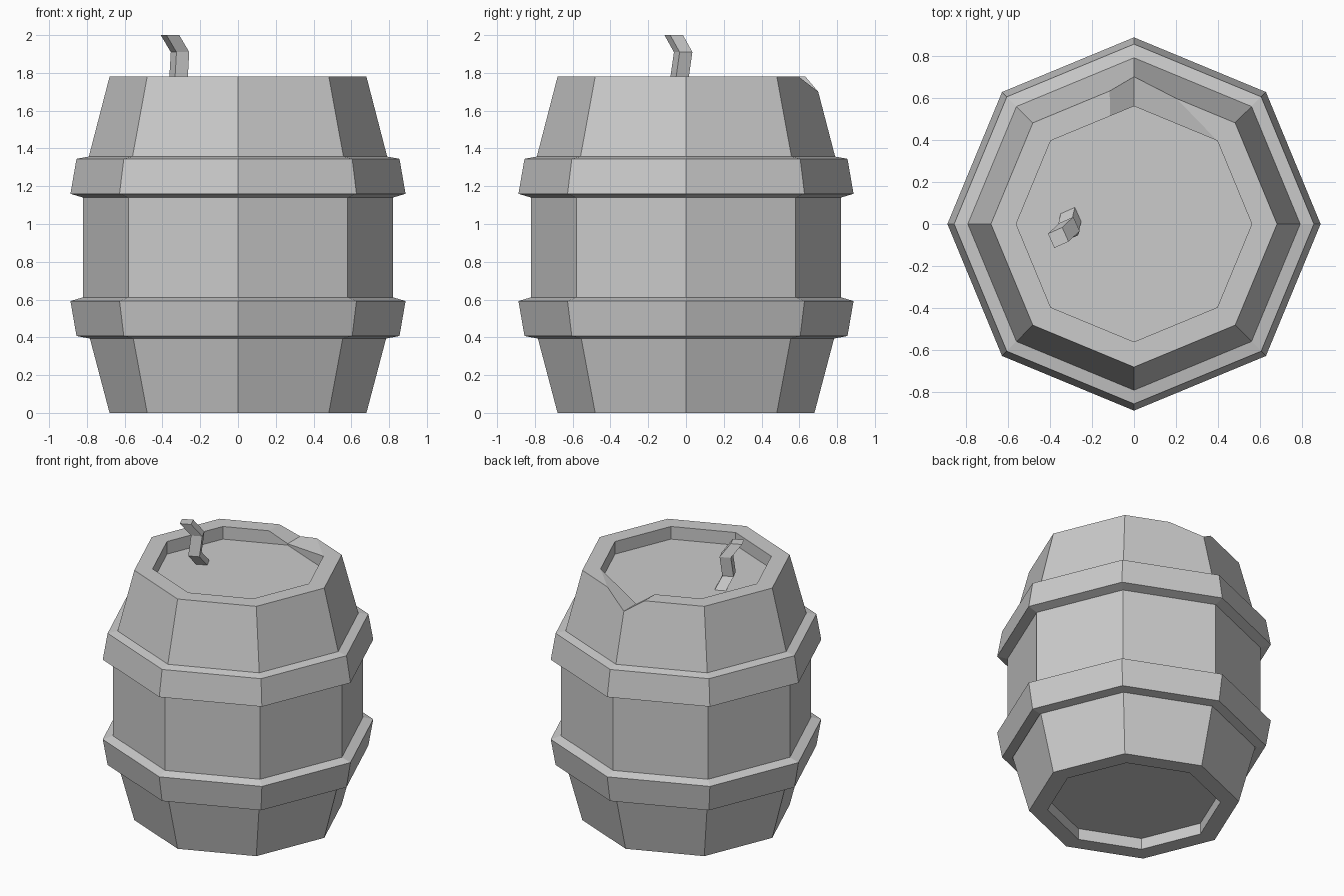
import bpy, bmesh
from math import cos, sin, pi
from mathutils import Vector, Matrix

cube = bpy.data.objects.get("Cube")
if cube:
    bpy.data.objects.remove(cube, do_unlink=True)

SIDES = 8
BACK = SIDES // 4  # corner index that points to +y

grey = bpy.data.materials.new("plain_grey")
grey.use_nodes = True
grey.diffuse_color = (0.6, 0.6, 0.6, 1)
grey.node_tree.nodes["Principled BSDF"].inputs["Base Color"].default_value = (0.6, 0.6, 0.6, 1)


def finish(bm, name):
    bmesh.ops.recalc_face_normals(bm, faces=bm.faces[:])
    mesh = bpy.data.meshes.new(name)
    bm.to_mesh(mesh)
    bm.free()
    mesh.materials.append(grey)
    obj = bpy.data.objects.new(name, mesh)
    bpy.context.collection.objects.link(obj)
    return obj


def bridge(bm, a, b):
    n = len(a)
    for i in range(n):
        j = (i + 1) % n
        bm.faces.new((a[i], a[j], b[j], b[i]))


def lathe(profile, closed=False):
    """Spin (radius, height) points; closed joins last ring to first, else caps both ends."""
    bm = bmesh.new()
    rings = [[bm.verts.new((r * cos(2 * pi * k / SIDES), r * sin(2 * pi * k / SIDES), z))
              for k in range(SIDES)] for r, z in profile]
    for a, b in zip(rings, rings[1:]):
        bridge(bm, a, b)
    if closed:
        bridge(bm, rings[-1], rings[0])
    else:
        bm.faces.new(rings[0])
        bm.faces.new(rings[-1])
    return bm, rings


# Barrel body with recessed base and lid
bm, rings = lathe([(0.56, 0.08), (0.56, 0), (0.68, 0), (0.82, 0.53), (0.82, 1.24),
                   (0.68, 1.78), (0.56, 1.78), (0.56, 1.69)])
outer, inner = rings[5], rings[6]


def split_edge(a, b, fac):
    return bmesh.utils.edge_split(bm.edges.get((a, b)), a, fac)[1]


def cut_face(a, b):
    face = next(f for f in a.link_faces if b in f.verts)
    bmesh.utils.face_split(face, a, b)


# Chip broken out of the rim at the back corner
right_cut = split_edge(outer[BACK], outer[BACK - 1], 0.42)
cut_face(right_cut, inner[BACK - 1])
left_out = split_edge(outer[BACK], outer[BACK + 1], 0.24)
left_in = split_edge(inner[BACK], inner[BACK + 1], 0.29)
cut_face(left_out, left_in)
outer[BACK].co = (0, 0.70, 1.70)
inner[BACK].co = (0, 0.56, 1.70)
finish(bm, "barrel_body")

# Hoops, mirrored about the middle
hoop = [(0.82, 1.14), (0.887, 1.16), (0.855, 1.345), (0.79, 1.357)]
MIDDLE = 0.876
for name, sign in (("upper_hoop", 1), ("lower_hoop", -1)):
    bm, _ = lathe([(r, MIDDLE + sign * (z - MIDDLE)) for r, z in hoop], closed=True)
    finish(bm, name)

# Crooked fuse standing on the lid
bm = bmesh.new()
turn = Matrix.Rotation(0.42, 3, 'Z')
half = 0.037
path = [(-0.30, 0.03, 1.69), (-0.315, -0.035, 1.77), (-0.307, -0.015, 1.91), (-0.36, -0.065, 2.0)]
loops = [[bm.verts.new(Vector(p) + turn @ Vector((x * half, y * half, 0)))
          for x, y in ((-1, -1), (1, -1), (1, 1), (-1, 1))] for p in path]
for a, b in zip(loops, loops[1:]):
    bridge(bm, a, b)
bm.faces.new(loops[0])
bm.faces.new(loops[-1])
finish(bm, "fuse")
